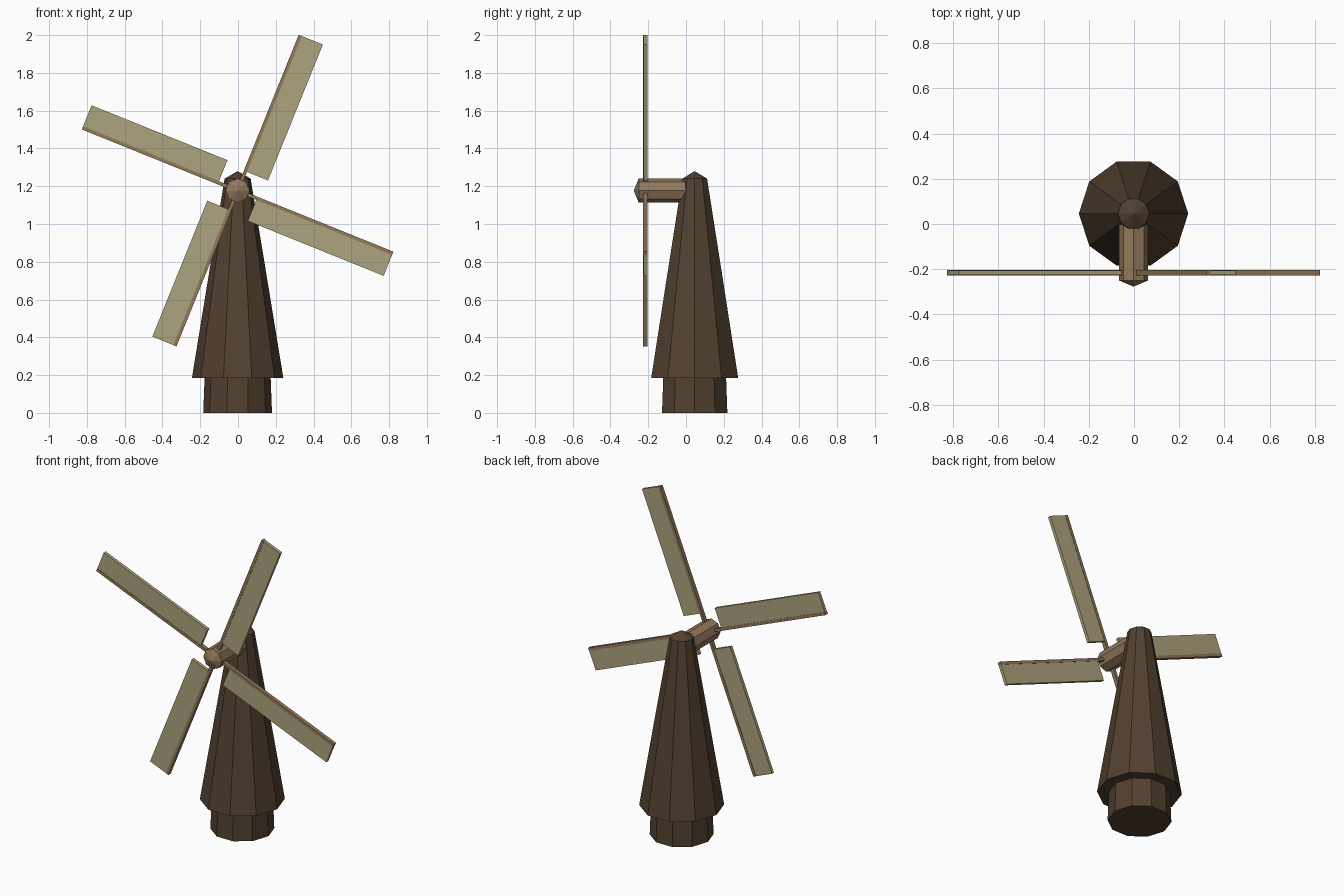
import bpy, bmesh
from math import cos, sin, pi, radians
from mathutils import Matrix, Vector

if "Cube" in bpy.data.objects:
    bpy.data.objects.remove(bpy.data.objects["Cube"])


def material(name, rgb):
    m = bpy.data.materials.new(name)
    m.diffuse_color = (*rgb, 1)
    m.use_nodes = True
    m.node_tree.nodes["Principled BSDF"].inputs["Base Color"].default_value = m.diffuse_color
    return m


dark_wood = material("dark_wood", (0.085, 0.052, 0.029))
light_wood = material("light_wood", (0.29, 0.19, 0.105))
canvas = material("canvas", (0.42, 0.37, 0.21))


def finish(bm, name, mat):
    bmesh.ops.recalc_face_normals(bm, faces=bm.faces)
    me = bpy.data.meshes.new(name)
    bm.to_mesh(me)
    bm.free()
    me.materials.append(mat)
    ob = bpy.data.objects.new(name, me)
    bpy.context.collection.objects.link(ob)
    return ob


def lathe(name, profile, sides, matrix, mat):
    """Flat-sided turned shape; profile is (radius, height), radius 0 = apex."""
    bm = bmesh.new()
    rings = []
    for r, h in profile:
        n = sides if r > 0 else 1
        rings.append([bm.verts.new((r * cos(2 * pi * i / sides), r * sin(2 * pi * i / sides), h))
                      for i in range(n)])
    bm.faces.new(rings[0])
    for a, b in zip(rings, rings[1:]):
        for i in range(sides):
            j = (i + 1) % sides
            if len(b) == 1:
                bm.faces.new((a[i], a[j], b[0]))
            else:
                bm.faces.new((a[i], a[j], b[j], b[i]))
    bm.transform(matrix)
    return finish(bm, name, mat)


def box(name, lo, hi, matrix, mat):
    bm = bmesh.new()
    lo, hi = Vector(lo), Vector(hi)
    bmesh.ops.create_cube(bm, size=1)
    bm.transform(matrix @ Matrix.Translation((lo + hi) / 2) @ Matrix.Diagonal((*(hi - lo), 1)))
    return finish(bm, name, mat)


# Ten-sided tower: plinth, overhanging skirt, tapering body and low cap
lathe("tower", [(0.182, 0), (0.175, 0.185), (0.242, 0.185), (0.158, 0.7),
                (0.069, 1.24), (0, 1.28)], 10,
      Matrix.Translation((-0.002, 0.046, 0)), dark_wood)

# Eight-sided axle with pointed nose, running forward along -y
HUB = Vector((-0.002, 0, 1.177))
lathe("axle", [(0.064, 0), (0.064, 0.25), (0, 0.277)], 8,
      Matrix.Translation(HUB) @ Matrix.Rotation(radians(90), 4, 'X'), light_wood)

# Four arms, each carrying a sail on its trailing side
for k in range(4):
    turn = Matrix.Translation(HUB + Vector((0, -0.215, 0))) @ Matrix.Rotation(radians(22 + 90 * k), 4, 'Y')
    box(f"arm_{k + 1}", (-0.009, -0.012, 0), (0.009, 0.012, 0.886), turn, light_wood)
    box(f"sail_{k + 1}", (0.009, -0.010, 0.11), (0.129, 0.010, 0.886), turn, canvas)
